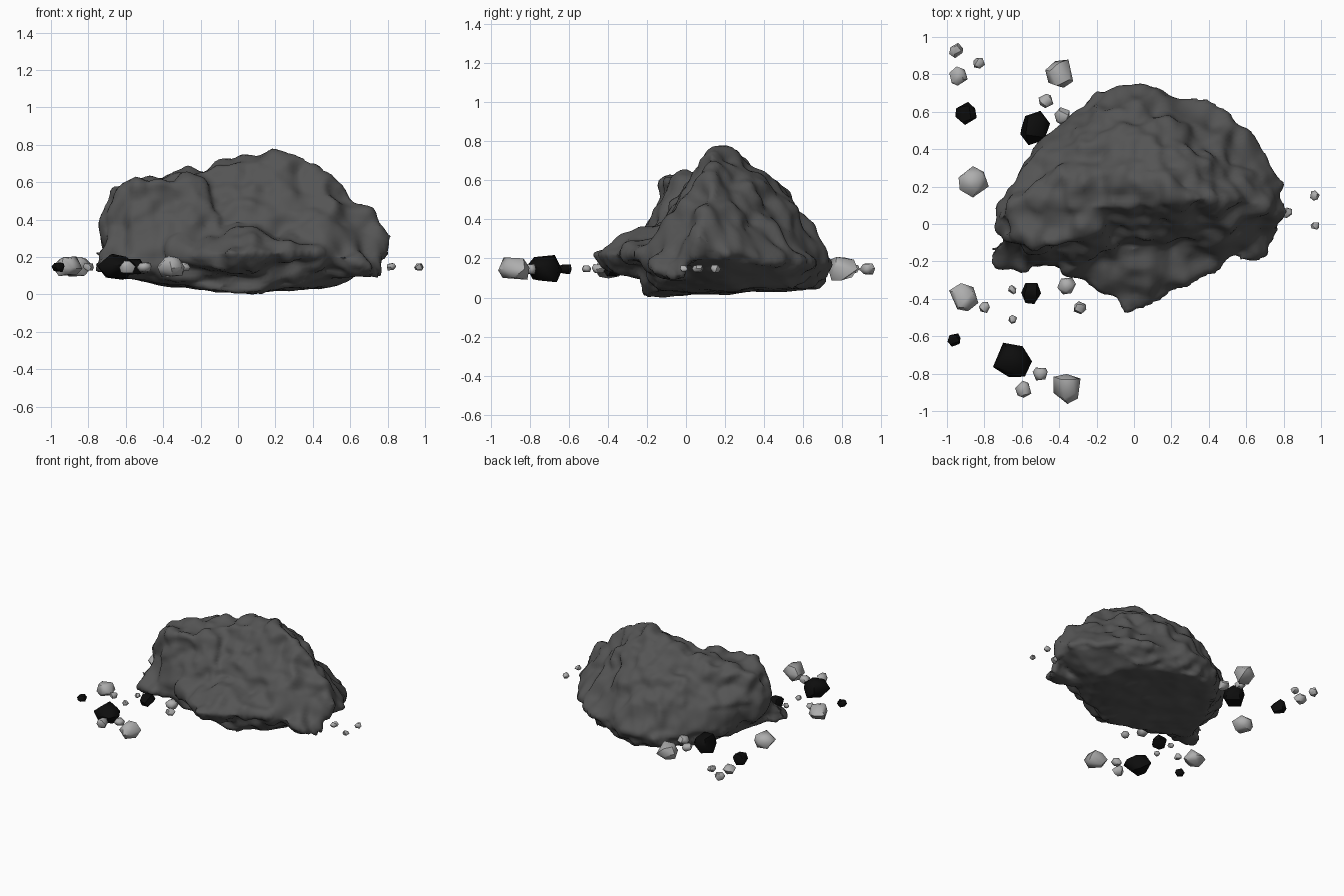
import bpy, bmesh, math, random
from mathutils import Vector, noise

if "Cube" in bpy.data.objects:
    bpy.data.objects.remove(bpy.data.objects["Cube"])

random.seed(7)


def add_hull(bm, pts):
    """Add the convex hull of the points as a closed lump."""
    tmp = bmesh.new()
    for p in pts:
        tmp.verts.new(p)
    res = bmesh.ops.convex_hull(tmp, input=tmp.verts)
    loose = {g for g in res["geom_interior"] + res["geom_unused"]
             if isinstance(g, bmesh.types.BMVert)}
    bmesh.ops.delete(tmp, geom=list(loose), context='VERTS')
    bmesh.ops.recalc_face_normals(tmp, faces=tmp.faces)
    me = bpy.data.meshes.new("tmp")
    tmp.to_mesh(me)
    tmp.free()
    bm.from_mesh(me)
    bpy.data.meshes.remove(me)


def make_object(name, bm, mat):
    me = bpy.data.meshes.new(name)
    bm.to_mesh(me)
    bm.free()
    me.materials.append(mat)
    ob = bpy.data.objects.new(name, me)
    bpy.context.collection.objects.link(ob)
    bpy.ops.object.select_all(action='DESELECT')
    ob.select_set(True)
    bpy.context.view_layer.objects.active = ob
    return ob


def make_grey(name, v):
    m = bpy.data.materials.new(name)
    m.diffuse_color = (v, v, v, 1)
    m.use_nodes = True
    m.node_tree.nodes["Principled BSDF"].inputs["Base Color"].default_value = m.diffuse_color
    return m


rock_grey = make_grey("rock_grey", 0.09)
pale_grey = make_grey("pale_grey", 0.42)
black = make_grey("black_stone", 0.004)

# Main mass: ridge, shoulders, wide rim, undercut foot
body = [
    (-.75, .02, .5), (-.66, .1, .58), (-.55, .2, .58), (-.4, .08, .63),
    (-.4, .27, .6), (-.1, .18, .66), (-.15, .32, .64), (.08, .3, .73),
    (.22, .1, .73), (.32, .13, .755), (.28, .2, .74), (.3, .33, .62),
    (-.5, .36, .4), (-.1, .55, .5), (.2, .53, .48), (.5, .38, .38), (.57, .13, .56),
    (.72, .1, .44), (.82, .07, .31), (.76, .28, .27), (.81, .2, .22), (.66, .45, .18),
    (.52, .58, .17), (.34, .66, .18), (.18, .69, .18), (-.02, .75, .17), (-.2, .71, .16),
    (-.31, .61, .18), (-.42, .46, .2), (-.56, .37, .2), (-.68, .15, .2), (-.74, -.1, .3),
    (-.7, -.2, .18), (.5, -.2, .2), (.74, -.05, .22),
    (-.62, -.1, .09), (-.45, .32, .05), (-.2, .64, .05), (0, .69, .04), (.4, .52, .05),
    (.54, .2, .04), (.3, -.15, .03), (0, -.2, .0)]
# Left shoulder in front of the ridge
left_shoulder = [
    (-.7, -.06, .53), (-.55, -.11, .58), (-.38, -.1, .61), (-.2, -.04, .59),
    (-.1, .17, .64), (-.66, .08, .57), (-.6, -.2, .2), (-.35, -.22, .22),
    (-.1, -.2, .3), (-.1, .2, .2), (-.74, -.1, .3), (-.6, .1, .2)]
# Low toes: front, left and right corners
front_toe = [
    (-.02, -.48, .22), (-.04, -.38, .12), (.2, -.35, .2), (-.17, -.32, .2),
    (.47, -.22, .22), (0, -.12, .38), (.25, -.12, .36), (0, 0, .05), (.4, 0, .05),
    (-.4, -.2, .28), (-.35, -.26, .18)]
left_toe = [
    (-.8, -.16, .15), (-.71, -.26, .1), (-.57, -.26, .14), (-.74, -.1, .3),
    (-.5, 0, .08), (-.5, 0, .32)]
right_toe = [
    (.7, -.17, .13), (.64, -.14, .09), (.75, -.02, .1), (.56, -.21, .2), (.77, 0, .24),
    (.4, 0, .08), (.4, 0, .3)]
bm = bmesh.new()
for lump in (body, left_shoulder, front_toe, left_toe, right_toe):
    add_hull(bm, lump)
rock = make_object("boulder", bm, rock_grey)

# Fuse the lumps into one skin and soften it
rm = rock.modifiers.new("fuse", 'REMESH')
rm.mode = 'VOXEL'
rm.voxel_size = 0.022
sm = rock.modifiers.new("soften", 'SMOOTH')
sm.factor, sm.iterations = 0.5, 3
for m in ("fuse", "soften"):
    bpy.ops.object.modifier_apply(modifier=m)

# Weathered bumps, with layered ledges near the foot
me = rock.data
normals = [v.normal.copy() for v in me.vertices]
for v, n in zip(me.vertices, normals):
    p = v.co.copy()
    foot = max(0.0, 1 - p.z / 0.35)
    layered = Vector((p.x, p.y, p.z * (1 + 1.2 * foot)))
    d = (0.05 * noise.noise(layered * 7 + Vector((5, 2, 9)))
         + 0.025 * noise.noise(layered * 13)
         + 0.002)
    if n.z < -0.8:
        d *= 0.25
    v.co = p + n * d
low = min(v.co.z for v in me.vertices)
for v in me.vertices:
    v.co.z -= low
bpy.ops.object.shade_smooth()

# Scattered stones: x, y, radius
pale = [
    (-.95, .93, .04), (-.94, .79, .05), (-.83, .86, .035), (-.40, .80, .085),
    (-.47, .66, .04), (-.38, .575, .05), (-.86, .225, .085), (-.91, -.395, .08),
    (-.80, -.445, .033), (-.65, -.35, .025), (-.36, -.33, .048), (-.29, -.45, .037),
    (-.65, -.51, .025), (-.50, -.80, .04), (-.59, -.885, .048), (-.36, -.875, .085),
    (.965, .15, .028), (.97, -.01, .025), (.82, .06, .03)]
dark = [
    (-.90, .59, .065), (-.53, .515, .095), (-.55, -.37, .06),
    (-.96, -.62, .04), (-.65, -.73, .1), (.66, -.12, .045)]


def stone(name, x, y, r, mat):
    """A chipped angular pebble."""
    turn = random.uniform(0, math.tau)
    pts = []
    for k in range(3):
        count = (4, 6, 4)[k]
        for i in range(count):
            a = turn + (i + random.uniform(-.25, .25)) * math.tau / count + k * 0.5
            rad = r * (0.7, 1.0, 0.7)[k] * random.uniform(.85, 1.1)
            z = r * ((-.6, 0, .6)[k] + random.uniform(-.12, .12))
            pts.append((rad * math.cos(a), rad * math.sin(a), z))
    b = bmesh.new()
    add_hull(b, pts)
    ob = make_object(name, b, mat)
    ob.location = (x, y, 0.147)
    bpy.ops.object.shade_smooth_by_angle(angle=math.radians(50))


for i, s in enumerate(pale):
    stone(f"pale_stone_{i + 1}", *s, pale_grey)
for i, s in enumerate(dark):
    stone(f"dark_stone_{i + 1}", *s, black)
